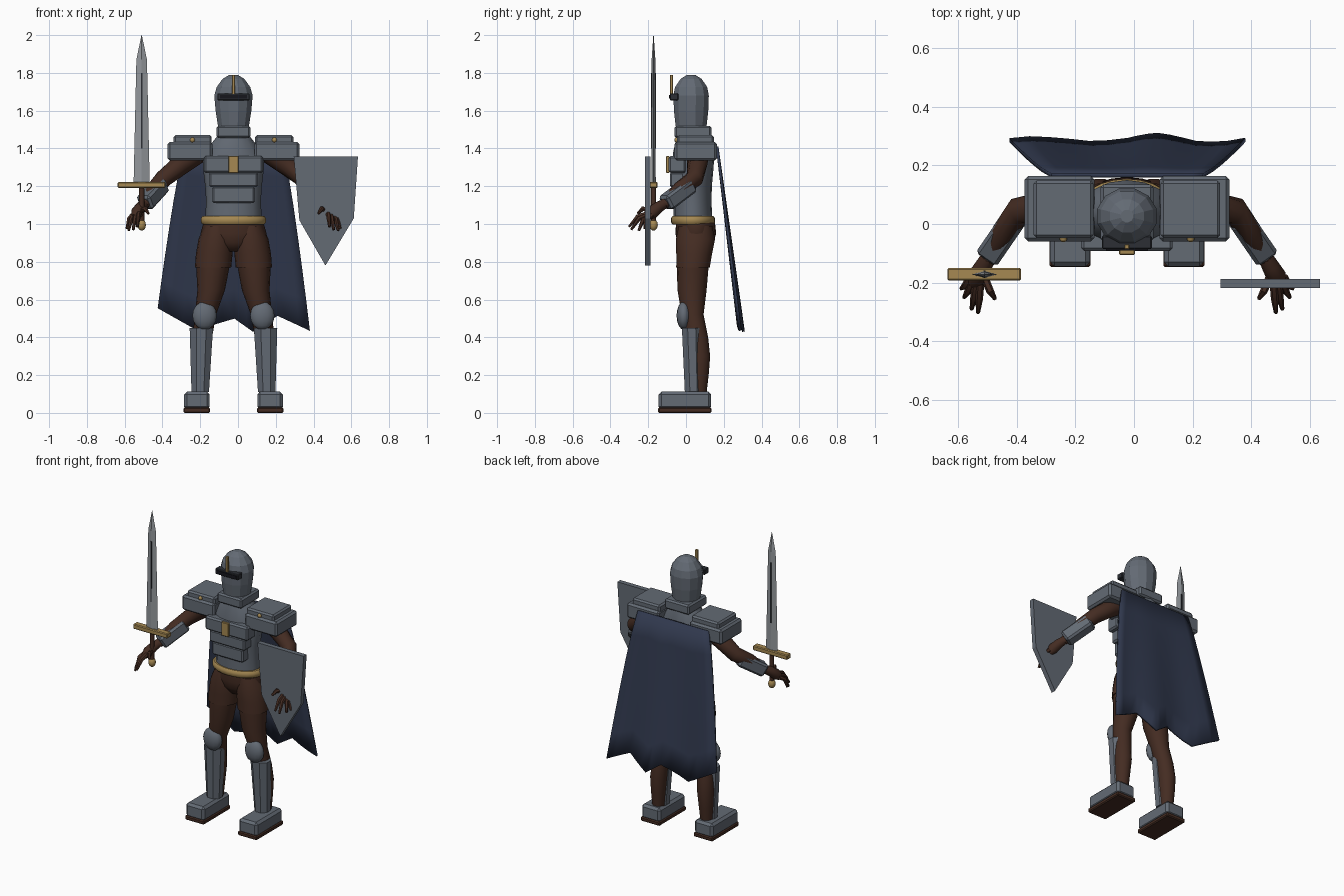
import bpy, bmesh, math
from mathutils import Vector, Matrix

old = bpy.data.objects.get("Cube")
if old:
    bpy.data.objects.remove(old)

C = -0.024  # x of the body's mirror plane


def material(name, rgb):
    m = bpy.data.materials.new(name)
    m.use_nodes = True
    m.diffuse_color = (*rgb, 1)
    m.node_tree.nodes["Principled BSDF"].inputs["Base Color"].default_value = (*rgb, 1)
    return m


STEEL = material("steel", (.125, .145, .175))
BLADE = material("bright steel", (.29, .31, .33))
GOLD = material("gold", (.38, .25, .085))
BROWN = material("brown leather", (.058, .025, .016))
NAVY = material("navy cloth", (.03, .04, .075))
BLACK = material("black slit", (.008, .008, .012))
DARK = material("dark iron", (.025, .028, .035))


def finish(name, bm, mat, smooth=0):
    bmesh.ops.recalc_face_normals(bm, faces=bm.faces)
    me = bpy.data.meshes.new(name)
    bm.to_mesh(me)
    bm.free()
    me.materials.append(mat)
    if smooth:
        me.shade_smooth()
        me.set_sharp_from_angle(angle=math.radians(smooth))
    ob = bpy.data.objects.new(name, me)
    bpy.context.scene.collection.objects.link(ob)
    return ob


def skin(name, rings, mat, smooth=0):
    """Closed surface through rings of equal point count."""
    bm = bmesh.new()
    rows = [[bm.verts.new(p) for p in r] for r in rings]
    n = len(rows[0])
    for a, b in zip(rows, rows[1:]):
        for i in range(n):
            j = (i + 1) % n
            bm.faces.new((a[i], a[j], b[j], b[i]))
    bm.faces.new(rows[0])
    bm.faces.new(rows[-1])
    return finish(name, bm, mat, smooth)


def circle(n, rx, ry, turn=0):
    return [Vector((rx * math.cos(a), ry * math.sin(a), 0))
            for a in (math.tau * (i + turn) / n for i in range(n))]


def loft(name, sections, mat, n=16, smooth=0, turn=0):
    """Upright form; each section is x, y, z, rx, ry."""
    return skin(name, [[Vector((x, y, z)) + p for p in circle(n, rx, ry, turn)]
                       for x, y, z, rx, ry in sections], mat, smooth)


def tube(name, path, radii, mat, n=10):
    pts = [Vector(p) for p in path]
    rings = []
    for i, (p, r) in enumerate(zip(pts, radii)):
        d = pts[min(i + 1, len(pts) - 1)] - pts[max(i - 1, 0)]
        q = d.to_track_quat('Z', 'Y')
        rings.append([p + q @ c for c in circle(n, r, r)])
    return skin(name, rings, mat, 50)


def box(name, lo, hi, mat, bevel=0, matrix=None):
    lo, hi = Vector(lo), Vector(hi)
    bm = bmesh.new()
    bmesh.ops.create_cube(bm, size=1, matrix=Matrix.Translation((lo + hi) / 2)
                          @ Matrix.Diagonal((*(hi - lo), 1)))
    if bevel:
        bmesh.ops.bevel(bm, geom=bm.edges[:], offset=bevel, segments=1, affect='EDGES')
    if matrix:
        bm.transform(matrix)
    return finish(name, bm, mat)


def mid_box(name, half, y0, y1, z0, z1, mat, bevel=0):
    return box(name, (C - half, y0, z0), (C + half, y1, z1), mat, bevel)


def ball(name, centre, radii, mat):
    bm = bmesh.new()
    bmesh.ops.create_uvsphere(bm, u_segments=14, v_segments=8, radius=1,
                              matrix=Matrix.Translation(centre) @ Matrix.Diagonal((*radii, 1)))
    return finish(name, bm, mat, 45)


# Helmet with visor and crest
loft("helmet", [(C, .027, 1.52, .085, .085), (C, .027, 1.6, .098, .094),
                (C, .027, 1.68, .105, .097), (C, .027, 1.725, .092, .088),
                (C, .027, 1.768, .06, .058), (C, .027, 1.79, .022, .022)], STEEL, 12, turn=.5)
mid_box("visor_frame", .085, -.086, -.04, 1.655, 1.692, DARK, .004)
mid_box("visor_slit", .072, -.09, -.084, 1.664, 1.683, BLACK)
mid_box("helmet_crest", .008, -.085, -.07, 1.67, 1.79, GOLD, .002)

# Torso armour
mid_box("gorget", .09, -.06, .135, 1.455, 1.52, STEEL, .01)
loft("torso", [(C, .037, 1.02, .15, .102), (C, .035, 1.12, .145, .1),
               (C, .035, 1.2, .15, .102), (C, .038, 1.3, .162, .108),
               (C, .04, 1.37, .16, .11), (C, .04, 1.46, .09, .09)], STEEL, 16, 35)
for name, half, front, z0, z1 in (("upper", .156, -.092, 1.27, 1.36),
                                  ("middle", .13, -.086, 1.195, 1.275),
                                  ("lower", .114, -.08, 1.11, 1.2)):
    mid_box(name + "_chest_plate", half, front, 0, z0, z1, STEEL, .01)
mid_box("chest_badge", .027, -.105, -.088, 1.27, 1.36, GOLD, .003)
loft("belt", [(C, .037, .998, .163, .108), (C, .037, 1.01, .173, .117),
              (C, .037, 1.03, .173, .117), (C, .037, 1.042, .163, .108)], GOLD, 24, 50)
loft("hips", [(C, .05, 1.02, .155, .102), (C, .052, .95, .175, .108),
              (C, .05, .9, .14, .095), (C, .045, .855, .06, .06)], BROWN, 20, 60)

# Paired parts, mirrored about the body's centre plane
for s, side in ((-1, "right_"), (1, "left_")):
    def X(d):
        return C + s * d

    def side_box(name, d0, d1, y0, y1, z0, z1, mat, bevel):
        box(side + name, (min(X(d0), X(d1)), y0, z0), (max(X(d0), X(d1)), y1, z1), mat, bevel)

    # Shoulder armour
    side_box("pauldron", .111, .349, -.06, .163, 1.335, 1.435, STEEL, .012)
    side_box("pauldron_cap", .115, .318, -.048, .148, 1.4, 1.47, STEEL, .01)
    ball(side + "pauldron_rivet", (X(.217), -.05, 1.445), (.013, .012, .013), GOLD)

    # Arm, vambrace and hand
    arm = [(.16, .06, 1.4), (.27, .06, 1.32), (.37, .045, 1.24), (.42, -.03, 1.185),
           (.475, -.12, 1.1)]
    tube(side + "arm", [(X(d), y, z) for d, y, z in arm], (.06, .055, .047, .042, .027), BROWN, 12)
    a, b = Vector((X(.38), .025, 1.21)), Vector((X(.473), -.11, 1.108))
    frame = Matrix.Translation((a + b) / 2) @ (b - a).to_track_quat('Z', 'Y').to_matrix().to_4x4()
    box(side + "vambrace", (-.043, -.041, -.095), (.043, .041, .095), STEEL, .012, frame)
    palm = [(.465, -.1, 1.115), (.49, -.145, 1.09), (.51, -.18, 1.06), (.522, -.205, 1.035)]
    tube(side + "palm", [(X(d), y, z) for d, y, z in palm], (.024, .03, .034, .02), BROWN, 10)
    fingers = {"little": (.565, -.22, .975), "ring": (.555, -.25, .965),
               "middle": (.53, -.29, .97), "index": (.508, -.302, .985),
               "thumb": (.45, -.255, 1.055)}
    for i, (name, tip) in enumerate(fingers.items()):
        root = Vector((.535 - .012 * i, -.18, 1.045 + .006 * i))
        tip = Vector(tip)
        bend = root.lerp(tip, .55) + Vector((0, -.008, .02))
        tube(side + name + "_finger", [(X(p.x), p.y, p.z) for p in (root, bend, tip)],
             (.014, .013, .007), BROWN, 6)

    # Leg: shorts leg over the bare leg
    loft(side + "shorts_leg", [(X(.085), .05, .99, .07, .09), (X(.092), .05, .92, .093, .105),
                               (X(.102), .043, .84, .097, .096),
                               (X(.108), .037, .77, .096, .09)], BROWN, 18, 60)
    loft(side + "leg", [(X(.108), .036, .79, .09, .085), (X(.118), .032, .65, .073, .077),
                        (X(.148), .035, .52, .056, .058), (X(.165), .06, .4, .052, .057),
                        (X(.172), .07, .3, .053, .058), (X(.175), .068, .2, .046, .052),
                        (X(.176), .065, .09, .038, .042)], BROWN, 16, 60)
    ball(side + "knee_guard", (X(.153), -.012, .515), (.066, .038, .075), STEEL)
    loft(side + "greave", [(X(.176), .04, .11, .05, .05),
                           (X(.17), .03, .45, .067, .056)], STEEL, 8, turn=.5)
    side_box("boot", .126, .262, -.145, .133, .018, .112, STEEL, .015)
    side_box("boot_sole", .124, .264, -.147, .135, 0, .028, BROWN, .006)

# Sword
SX, SY = -.51, -.172
loft("sword_blade", [(SX, SY, 1.2, .043, .012), (SX, SY, 1.87, .028, .01),
                     (SX, SY, 2, .001, .001)], BLADE, 4)
box("sword_fuller", (SX - .004, SY - .013, 1.4), (SX + .004, SY + .013, 1.8), DARK)
box("sword_guard", (-.637, -.193, 1.19), (-.385, -.15, 1.222), GOLD, .005)
loft("sword_grip", [(SX, SY, 1.01, .014, .014), (SX, SY, 1.2, .014, .014)], BROWN, 10, 40)
ball("sword_pommel", (SX, SY, .995), (.023, .023, .03), GOLD)

# Shield
outline = [(.295, 1.357), (.635, 1.357), (.613, 1.03), (.463, .78), (.325, 1.02)]
skin("shield", [[(x, y, z) for x, z in outline] for y in (-.218, -.187)], STEEL)

# Cape with a ragged hem
hem = [(-.425, .555), (-.22, .44), (-.02, .5), (.08, .43), (.21, .515), (.38, .435)]
columns = []
for (x0, z0), (x1, z1) in zip(hem, hem[1:]):
    columns += [(x0 + (x1 - x0) * k / 3, z0 + (z1 - z0) * k / 3) for k in range(3)]
columns.append(hem[-1])
bm = bmesh.new()
grid = []
ROWS = 6
for xb, zb in columns:
    col = []
    for r in range(ROWS + 1):
        t = r / ROWS
        x = C + (xb - C) * (.64 + .36 * t ** .8)
        z = 1.41 + (zb - 1.41) * t
        y = .165 + .13 * (1.41 - z) + .012 * t * math.cos((xb - .07) * math.tau / .45)
        col.append(bm.verts.new((x, y, z)))
    grid.append(col)
for a, b in zip(grid, grid[1:]):
    for r in range(ROWS):
        bm.faces.new((a[r], a[r + 1], b[r + 1], b[r]))
cape = finish("cape", bm, NAVY, 20)
thick = cape.modifiers.new("thickness", 'SOLIDIFY')
thick.thickness = .014
thick.offset = 0
